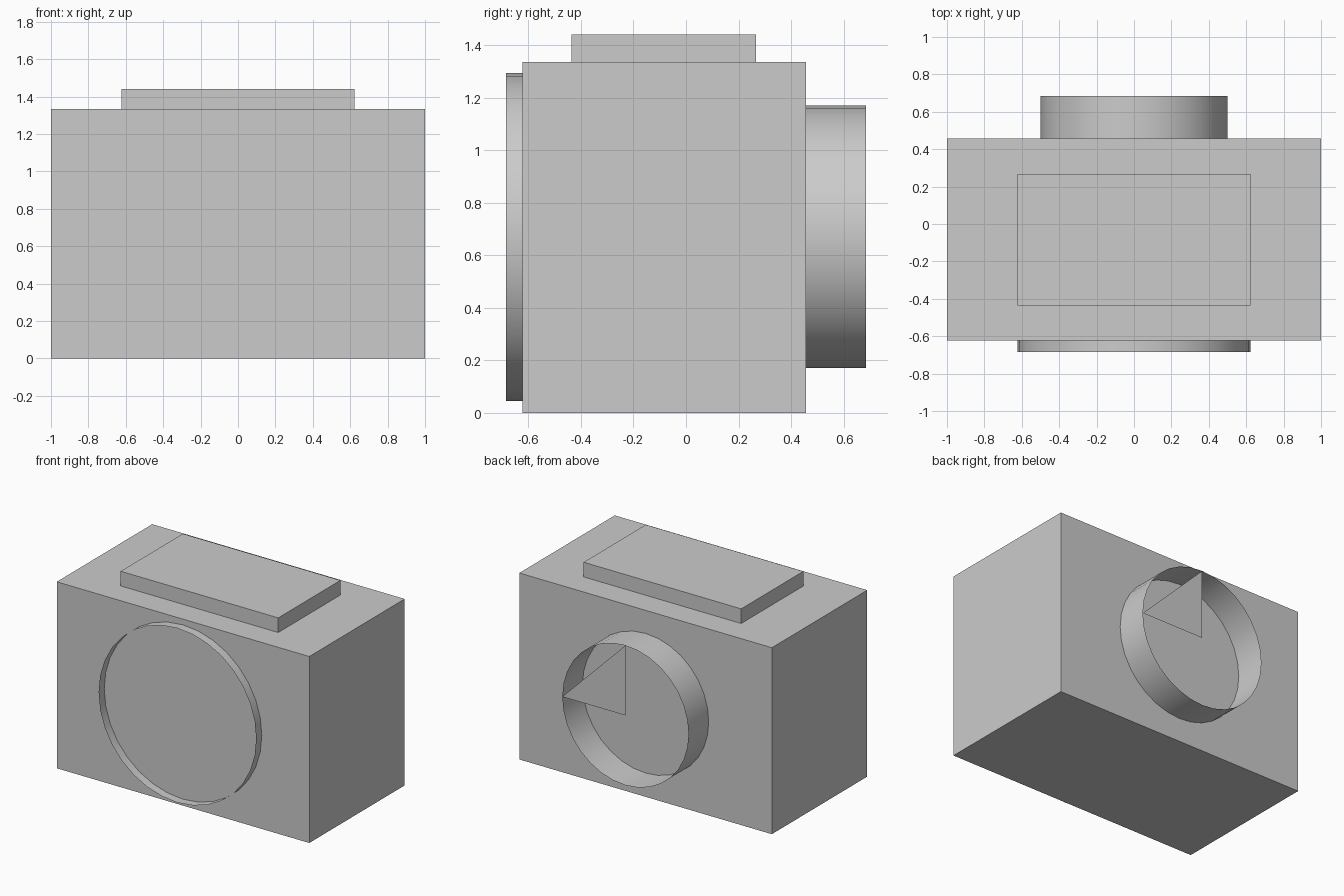
import bpy
import bmesh
import math
from mathutils import Matrix

cube = bpy.data.objects.get("Cube")
if cube:
    bpy.data.objects.remove(cube, do_unlink=True)

GREY = (0.6, 0.6, 0.6, 1.0)
grey = bpy.data.materials.new("plain_grey")
grey.use_nodes = True
grey.diffuse_color = GREY
grey.node_tree.nodes["Principled BSDF"].inputs["Base Color"].default_value = GREY

AXIS_Z = 0.67  # height of the ring centres


def add_object(name, bm):
    mesh = bpy.data.meshes.new(name)
    bm.to_mesh(mesh)
    bm.free()
    mesh.materials.append(grey)
    obj = bpy.data.objects.new(name, mesh)
    bpy.context.collection.objects.link(obj)
    return obj


def box(name, half_x, y0, y1, z0, z1):
    bm = bmesh.new()
    place = Matrix.Translation((0, (y0 + y1) / 2, (z0 + z1) / 2))
    size = Matrix.Diagonal((2 * half_x, y1 - y0, z1 - z0, 1))
    bmesh.ops.create_cube(bm, size=1, matrix=place @ size)
    return add_object(name, bm)


def open_ring(name, radius, y0, y1):
    """Thin open tube along y."""
    bm = bmesh.new()
    place = Matrix.Translation((0, (y0 + y1) / 2, AXIS_Z))
    turn = Matrix.Rotation(math.pi / 2, 4, "X")
    bmesh.ops.create_cone(bm, cap_ends=False, segments=32, radius1=radius,
                          radius2=radius, depth=y1 - y0, matrix=place @ turn)
    obj = add_object(name, bm)
    bpy.ops.object.select_all(action="DESELECT")
    obj.select_set(True)
    bpy.context.view_layer.objects.active = obj
    bpy.ops.object.shade_smooth_by_angle(angle=math.radians(30))
    return obj


# Body and raised top plate
box("body", 1.0, -0.622, 0.457, 0, 1.335)
box("top_plate", 0.624, -0.436, 0.267, 1.335, 1.44)

# Shallow front ring and deeper back ring
open_ring("front_ring", 0.624, -0.685, -0.622)
open_ring("back_ring", 0.5, 0.457, 0.685)

# Single triangular flap across the mouth of the back ring
bm = bmesh.new()
corners = [(0, AXIS_Z), (0, AXIS_Z + 0.5), (0.5, AXIS_Z)]
bm.faces.new([bm.verts.new((x, 0.685, z)) for x, z in corners])
add_object("back_flap", bm)
